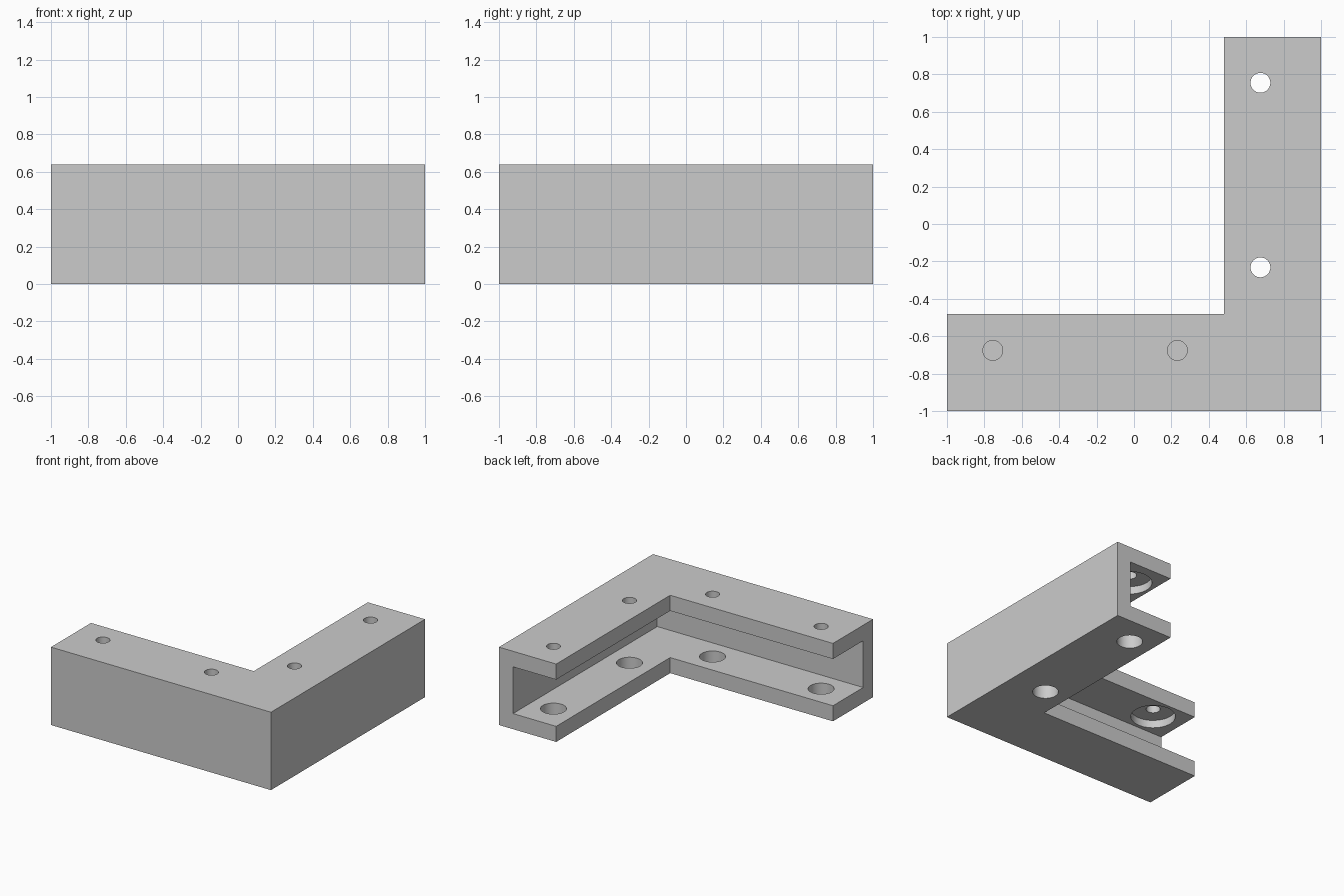
import bpy

if "Cube" in bpy.data.objects:
    bpy.data.objects.remove(bpy.data.objects["Cube"], do_unlink=True)

HEIGHT, WALL, INNER = 0.64, 0.128, 0.48
CENTRE = 0.676                      # hole line, middle of the channel
HOLE_R, BORE_R, ACCESS_R = 0.053, 0.168, 0.097

grey = bpy.data.materials.new("plain grey")
grey.use_nodes = True
colour = (0.6, 0.6, 0.6, 1)
grey.diffuse_color = colour
grey.node_tree.nodes["Principled BSDF"].inputs["Base Color"].default_value = colour


def box(name, low, high):
    middle = [(a + b) / 2 for a, b in zip(low, high)]
    bpy.ops.mesh.primitive_cube_add(size=1, location=middle)
    ob = bpy.context.object
    ob.name = name
    ob.scale = [b - a for a, b in zip(low, high)]
    bpy.ops.object.transform_apply(location=True, rotation=True, scale=True)
    ob.data.materials.append(grey)
    return ob


def cylinder(name, x, y, radius, z0, z1):
    bpy.ops.mesh.primitive_cylinder_add(
        vertices=48, radius=radius, depth=z1 - z0, location=(x, y, (z0 + z1) / 2))
    ob = bpy.context.object
    ob.name = name
    ob.data.materials.append(grey)
    return ob


def cut(target, cutter):
    mod = target.modifiers.new("cut", "BOOLEAN")
    mod.operation, mod.solver, mod.object = "DIFFERENCE", "EXACT", cutter
    bpy.context.view_layer.objects.active = target
    bpy.ops.object.modifier_apply(modifier=mod.name)
    bpy.data.objects.remove(cutter, do_unlink=True)


# L-shaped block, then the channel that opens to the inner side and both ends
bracket = box("corner_bracket", (-1, -1, 0), (1, 1, HEIGHT))
cut(bracket, box("corner_cutter", (-2, -INNER, -1), (INNER, 2, 2)))
cut(bracket, box("channel_cutter", (-2, WALL - 1, WALL), (1 - WALL, 2, HEIGHT - WALL)))

# Screw holes with a counterbore under the top flange and access holes below;
# the access holes go right through only in the side arm
mid = HEIGHT / 2
for along in (0.755, -0.232):
    for x, y, floor in ((CENTRE, along, -0.1), (-along, -CENTRE, 0.015)):
        cut(bracket, cylinder("screw_cutter", x, y, HOLE_R, mid, HEIGHT + 0.1))
        cut(bracket, cylinder("bore_cutter", x, y, BORE_R, mid, HEIGHT - WALL / 2))
        cut(bracket, cylinder("access_cutter", x, y, ACCESS_R, floor, mid))

# Smooth hole walls, sharp edges elsewhere
bpy.ops.object.select_all(action="DESELECT")
bracket.select_set(True)
bpy.context.view_layer.objects.active = bracket
bpy.ops.object.shade_smooth_by_angle()
